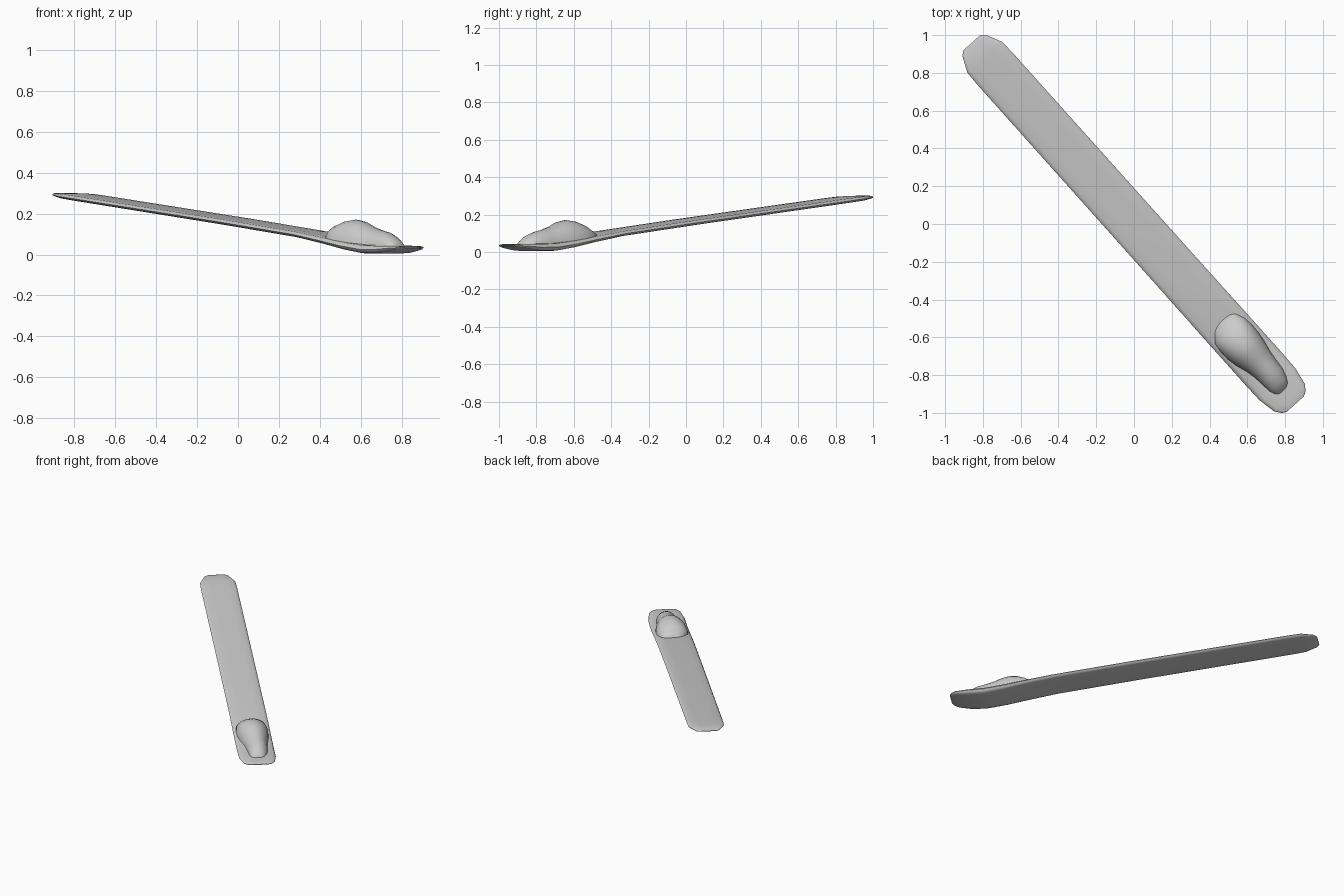
import bpy, bmesh, math
from mathutils import Vector

if "Cube" in bpy.data.objects:
    bpy.data.objects.remove(bpy.data.objects["Cube"])

U = Vector((0.667, -0.745, 0)).normalized()   # along the board
N = Vector((-U.y, U.x, 0))                    # across the board


def loft(name, stations, profile):
    """Skin closed sections; station = (along, centre across, half width, z, half height)."""
    bm = bmesh.new()
    rings = []
    for s, c, w, z, h in stations:
        rings.append([bm.verts.new(U * s + N * (c + w * a) + Vector((0, 0, z + h * b)))
                      for a, b in profile])
    k = len(profile)
    for r0, r1 in zip(rings, rings[1:]):
        for i in range(k):
            j = (i + 1) % k
            bm.faces.new((r0[i], r0[j], r1[j], r1[i]))
    bm.faces.new(rings[0])
    bm.faces.new(rings[-1])
    bmesh.ops.recalc_face_normals(bm, faces=bm.faces)
    me = bpy.data.meshes.new(name)
    bm.to_mesh(me)
    bm.free()
    ob = bpy.data.objects.new(name, me)
    bpy.context.collection.objects.link(ob)
    bpy.context.view_layer.objects.active = ob
    ob.select_set(True)
    bpy.ops.object.shade_smooth_by_angle(angle=math.radians(50))
    ob.select_set(False)
    return ob


# Board: flat strip with rounded rims, dipping and curling up at the low end
half = [(1, 0), (0.95, 0.55), (0.84, 0.9), (0.45, 1)]
top = half + [(-a, b) for a, b in reversed(half)]
board_profile = top + [(a, -b) for a, b in reversed(top[1:-1])]
board = [
    (-1.288, 0, 0.060, 0.294, 0.002),
    (-1.268, 0, 0.084, 0.293, 0.008),
    (-1.185, 0, 0.123, 0.286, 0.012),
    (-1.10, 0, 0.126, 0.277, 0.013),
    (0.0, 0, 0.127, 0.160, 0.014),
    (0.55, 0, 0.128, 0.098, 0.014),
    (0.75, 0, 0.129, 0.067, 0.016),
    (0.90, 0, 0.129, 0.042, 0.019),
    (1.03, 0, 0.129, 0.026, 0.021),
    (1.14, 0, 0.127, 0.025, 0.019),
    (1.235, 0, 0.109, 0.032, 0.011),
    (1.268, 0, 0.084, 0.034, 0.006),
    (1.280, 0, 0.060, 0.035, 0.002),
]
loft("board", board, board_profile)

# Boot-shaped hump: tall wide heel, saddle, low narrow toe
M = 12
dome = [(math.cos(math.pi * i / M), math.sin(math.pi * i / M)) for i in range(M + 1)]
hump = [  # along, across centre, half width, top z
    (0.690, 0.015, 0.040, 0.088),
    (0.712, 0.010, 0.075, 0.112),
    (0.760, 0.000, 0.105, 0.146),
    (0.810, 0.000, 0.111, 0.164),
    (0.865, 0.000, 0.109, 0.171),
    (0.920, 0.002, 0.100, 0.160),
    (0.975, 0.005, 0.085, 0.137),
    (1.030, 0.008, 0.075, 0.121),
    (1.090, 0.008, 0.070, 0.108),
    (1.140, 0.003, 0.060, 0.087),
    (1.170, 0.000, 0.046, 0.064),
    (1.184, -0.002, 0.030, 0.045),
]


def deck(s):
    """Height just under the board's top surface."""
    for a, b in zip(board, board[1:]):
        if a[0] <= s <= b[0]:
            t = (s - a[0]) / (b[0] - a[0])
            return a[3] + t * (b[3] - a[3]) + 0.008
    return 0.03


loft("foot_hump", [(s, c, w, deck(s), max(z - deck(s), 0.004)) for s, c, w, z in hump], dome)
